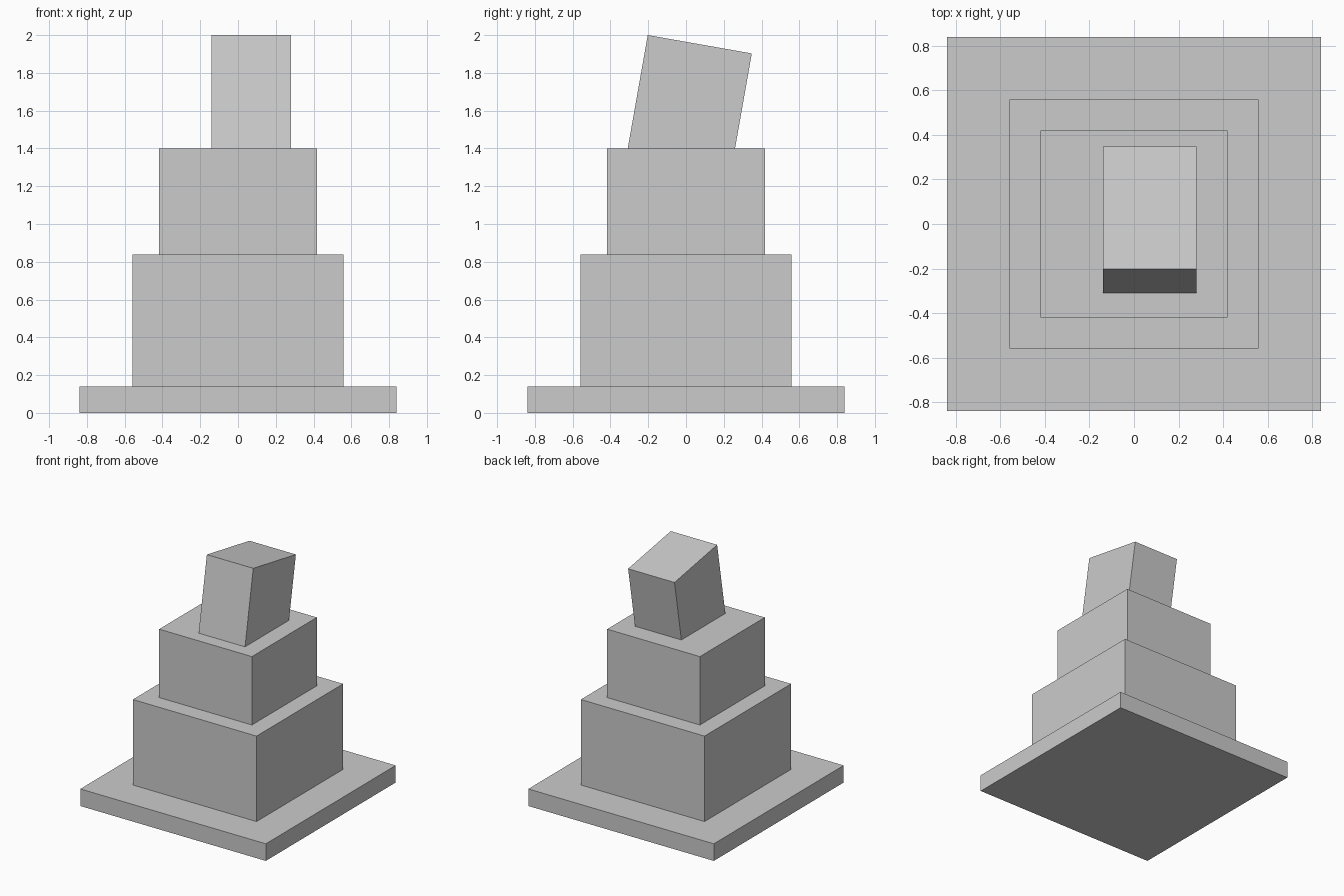
import bpy
import math

if "Cube" in bpy.data.objects:
    bpy.data.objects.remove(bpy.data.objects["Cube"])

U = 0.13985  # building module

stone = bpy.data.materials.new("plain_grey")
stone.diffuse_color = (0.6, 0.6, 0.6, 1.0)
stone.use_nodes = True
stone.node_tree.nodes["Principled BSDF"].inputs["Base Color"].default_value = stone.diffuse_color


def block(name, size, centre, tilt=0.0):
    """Box given in modules, optionally tilted about the x axis."""
    bpy.ops.mesh.primitive_cube_add(
        size=1,
        location=[c * U for c in centre],
        rotation=(math.radians(tilt), 0, 0),
    )
    ob = bpy.context.object
    ob.name = name
    ob.scale = [s * U for s in size]
    ob.data.materials.append(stone)
    return ob


# Stacked square tiers: name, width, height
z = 0
for name, width, height in (("base_slab", 12, 1),
                            ("lower_tier", 8, 5),
                            ("upper_tier", 6, 4)):
    block(name, (width, width, height), (0, 0, z + height / 2))
    z += height

# Leaning block sunk into the upper tier
block("leaning_top", (3, 4, 6), (0.5, 0, z + 1), tilt=-10)
